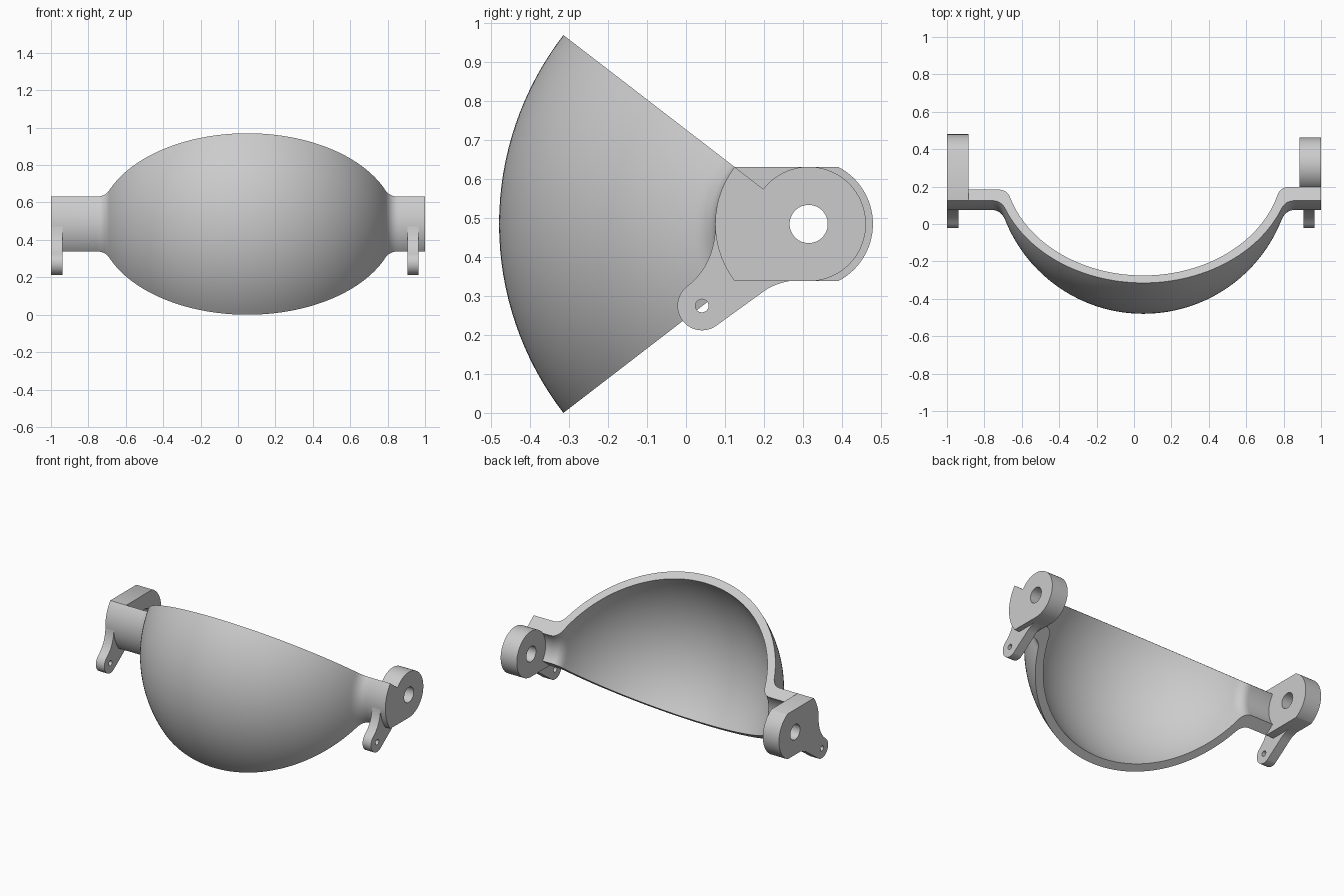
import bpy, bmesh
from math import sin, cos, pi, radians, sqrt, asin
from mathutils import Matrix, Vector

cube = bpy.data.objects.get("Cube")
if cube:
    bpy.data.objects.remove(cube)

AXIS_Y, AXIS_Z = 0.315, 0.485      # pivot axis, running along x
WEDGE = radians(37.6)              # half opening angle of the visor
CENTRE_X = 0.05                    # middle of the dome
R_OUT, R_IN, R_ARM = 0.795, 0.745, 0.24

grey = bpy.data.materials.new("plain grey")
grey.use_nodes = True
grey.diffuse_color = (0.6, 0.6, 0.6, 1)
grey.node_tree.nodes["Principled BSDF"].inputs["Base Color"].default_value = (0.6, 0.6, 0.6, 1)


def finish(obj):
    bm = bmesh.new()
    bm.from_mesh(obj.data)
    bmesh.ops.remove_doubles(bm, verts=bm.verts, dist=1e-5)
    bmesh.ops.recalc_face_normals(bm, faces=bm.faces)
    bm.to_mesh(obj.data)
    bm.free()
    obj.data.materials.clear()
    obj.data.materials.append(grey)
    bpy.ops.object.select_all(action='DESELECT')
    obj.select_set(True)
    bpy.context.view_layer.objects.active = obj
    bpy.ops.object.shade_smooth_by_angle(angle=radians(30))


def arc(cy, cz, r, a, b, n=40):
    return [(cy + r * cos(a + (b - a) * i / n), cz + r * sin(a + (b - a) * i / n))
            for i in range(n + 1)]


def bezier(p, q, s, n=10):
    p, q, s = Vector(p), Vector(q), Vector(s)
    return [tuple(p * (1 - t) ** 2 + q * 2 * t * (1 - t) + s * t * t)
            for t in (i / n for i in range(n + 1))]


def plate(name, outlines, x0, x1):
    """Flat plate in the yz plane; later outlines are holes."""
    cu = bpy.data.curves.new(name, 'CURVE')
    cu.dimensions, cu.fill_mode, cu.extrude = '2D', 'BOTH', (x1 - x0) / 2
    for pts in outlines:
        sp = cu.splines.new('POLY')
        sp.points.add(len(pts) - 1)
        for point, (y, z) in zip(sp.points, pts):
            point.co = (y, z, 0, 1)
        sp.use_cyclic_u = True
    obj = bpy.data.objects.new(name, cu)
    bpy.context.collection.objects.link(obj)
    bpy.ops.object.select_all(action='DESELECT')
    obj.select_set(True)
    bpy.context.view_layer.objects.active = obj
    bpy.ops.object.convert(target='MESH')
    obj = bpy.context.view_layer.objects.active
    obj.data.transform(Matrix(((0, 0, 1, (x0 + x1) / 2), (1, 0, 0, 0),
                               (0, 1, 0, 0), (0, 0, 0, 1))))
    finish(obj)


def profile(radius, arm_left, arm_right, rise):
    """Dome section (x, r) with a filleted arm at each end."""
    def side(sign, arm, end):
        corner = CENTRE_X + sign * sqrt(radius ** 2 - arm ** 2)
        start = CENTRE_X + sign * sqrt(radius ** 2 - (arm + rise) ** 2)
        fillet = bezier((start, arm + rise), (corner, arm), (corner + sign * 0.052, arm))
        return fillet + [(end, arm)]
    a = asin((arm_left + rise) / radius)
    b = asin((arm_right + rise) / radius)
    dome = arc(CENTRE_X, 0, radius, pi - a, b, 72)
    return side(-1, arm_left, -0.885)[::-1] + dome[1:-1] + side(1, arm_right, 0.885)


# Dome and arms: the section swept around the pivot axis
LUG_LEFT, LUG_RIGHT = 0.147, 0.165
outer = profile(R_OUT, R_ARM, R_ARM, 0.06)
inner = profile(R_IN, LUG_RIGHT, LUG_LEFT, 0.06)
loop = outer + inner[::-1]
bm = bmesh.new()
STEPS = 32
rows = []
for i in range(STEPS + 1):
    t = -WEDGE + 2 * WEDGE * i / STEPS
    rows.append([bm.verts.new((x, AXIS_Y - r * cos(t), AXIS_Z + r * sin(t))) for x, r in loop])
n = len(loop)
for r0, r1 in zip(rows, rows[1:]):
    for j in range(n):
        k = (j + 1) % n
        bm.faces.new((r0[j], r0[k], r1[k], r1[j]))
for row in (rows[0], rows[-1]):
    for j in range(len(outer) - 1):
        bm.faces.new((row[j], row[j + 1], row[n - 2 - j], row[n - 1 - j]))
mesh = bpy.data.meshes.new("dome_shell")
bm.to_mesh(mesh)
bm.free()
shell = bpy.data.objects.new("dome_shell", mesh)
bpy.context.collection.objects.link(shell)
finish(shell)

# Pivot lugs
bore = arc(AXIS_Y, AXIS_Z, 0.049, 0, 2 * pi, 48)[:-1]
front = arc(AXIS_Y, AXIS_Z, R_ARM, pi - WEDGE, pi + WEDGE, 24)
half = asin(R_ARM * sin(WEDGE) / LUG_RIGHT)
plate("right_lug", [front + arc(AXIS_Y, AXIS_Z, LUG_RIGHT, -half, half), bore], -1, -0.885)
plate("left_lug", [front + arc(AXIS_Y, AXIS_Z, LUG_LEFT, -pi / 2, pi - WEDGE, 60), bore],
      0.885, 1)

# Small tabs hanging below the lugs
TAB_Y, TAB_Z = 0.041, 0.275
tab = (arc(TAB_Y, TAB_Z, 0.063, radians(128), radians(307), 32)
       + bezier((0.19, 0.305), (0.23, 0.338), (0.29, 0.341))
       + [(0.25, 0.4), (0.12, 0.485)]
       + bezier((0.076, 0.485), (0.074, 0.38), (0.003, 0.325)))[:-1]
eye = arc(TAB_Y, TAB_Z, 0.017, 0, 2 * pi, 24)[:-1]
for name, x0 in (("right_tab", -0.9995), ("left_tab", 0.905)):
    plate(name, [tab, eye], x0, x0 + 0.06)
